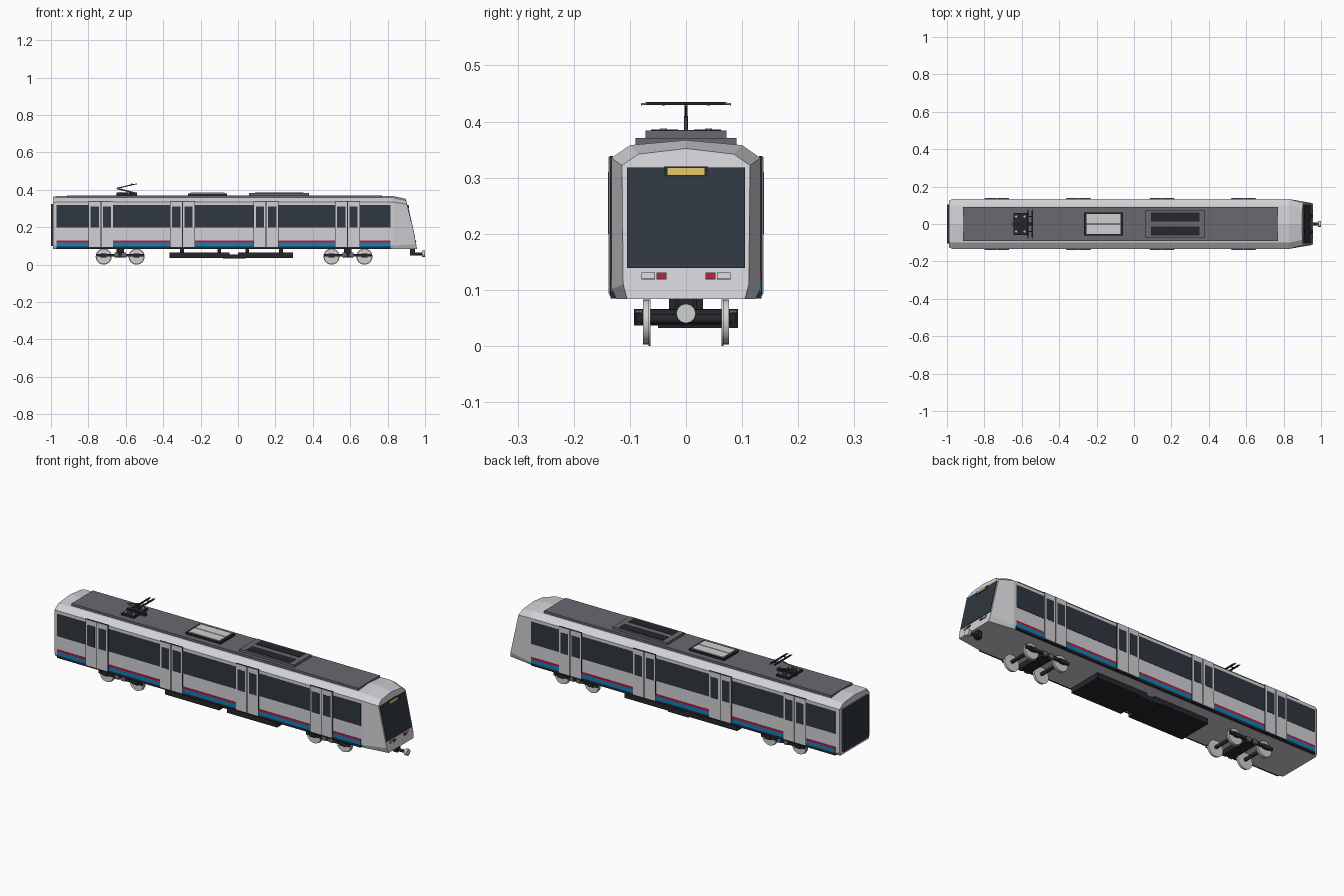
import bpy, bmesh, math
from mathutils import Matrix, Vector

cube = bpy.data.objects.get("Cube")
if cube:
    bpy.data.objects.remove(cube)


def material(name, r, g, b):
    m = bpy.data.materials.new(name)
    m.use_nodes = True
    m.diffuse_color = (r, g, b, 1)
    m.node_tree.nodes["Principled BSDF"].inputs["Base Color"].default_value = (r, g, b, 1)
    return m


BODY = material("body light grey", .64, .64, .67)
ROOF = material("roof grey", .14, .14, .16)
GLASS = material("dark glass", .028, .038, .05)
TRIM = material("black trim", .018, .02, .024)
BLUE = material("blue stripe", .005, .22, .48)
RED = material("red stripe", .5, .01, .045)
YELLOW = material("amber sign", .7, .5, .12)
METAL = material("pale metal", .62, .64, .64)


def finish(name, bm, mat, smooth=False):
    bmesh.ops.recalc_face_normals(bm, faces=bm.faces)
    me = bpy.data.meshes.new(name)
    bm.to_mesh(me)
    bm.free()
    me.materials.append(mat)
    ob = bpy.data.objects.new(name, me)
    bpy.context.collection.objects.link(ob)
    if smooth:
        bpy.ops.object.select_all(action='DESELECT')
        ob.select_set(True)
        bpy.context.view_layer.objects.active = ob
        bpy.ops.object.shade_smooth_by_angle(angle=math.radians(35))
    return ob


def add_box(bm, x0, x1, y0, y1, z0, z1):
    mid = Vector((x0 + x1, y0 + y1, z0 + z1)) / 2
    size = Matrix.Diagonal((abs(x1 - x0), abs(y1 - y0), abs(z1 - z0), 1))
    return bmesh.ops.create_cube(bm, size=1, matrix=Matrix.Translation(mid) @ size)["verts"]


def boxes(name, mat, items):
    bm = bmesh.new()
    for it in items:
        add_box(bm, *it)
    return finish(name, bm, mat)


def both_sides(name, mat, items):
    """Boxes given on the +y side, repeated on the -y side."""
    return boxes(name, mat, [(a, b, s * c, s * d, e, f)
                             for a, b, c, d, e, f in items for s in (1, -1)])


def add_rod(bm, a, b, r, sides=24):
    a, b = Vector(a), Vector(b)
    d = b - a
    mat = Matrix.Translation((a + b) / 2) @ d.to_track_quat('Z', 'Y').to_matrix().to_4x4()
    bmesh.ops.create_cone(bm, cap_ends=True, segments=sides, radius1=r, radius2=r,
                          depth=d.length, matrix=mat)


def rods(name, mat, items, sides=24):
    bm = bmesh.new()
    for a, b, r in items:
        add_rod(bm, a, b, r, sides)
    return finish(name, bm, mat, True)


def nose_x(z):
    return .977 - .225 * z


# Car body lofted through four cross-sections, the last one raked back
full = [(.124, .084), (.133, .102), (.133, .335), (.1, .358), (0, .367)]
nose = [(.105, .084), (.112, .11), (.114, .322), (.085, .342), (0, .352)]
rear = [(y * .94, z - .005 if z > .3 else z) for y, z in full]
bm = bmesh.new()
rings = []
for x, half in ((-.99, rear), (-.972, full), (.83, full), (None, nose)):
    outline = half + [(-y, z) for y, z in reversed(half[:-1])]
    rings.append([bm.verts.new((nose_x(z) if x is None else x, y, z)) for y, z in outline])
for r0, r1 in zip(rings, rings[1:]):
    for i in range(len(r0)):
        j = (i + 1) % len(r0)
        bm.faces.new((r0[i], r0[j], r1[j], r1[i]))
bm.faces.new(rings[0])
bm.faces.new(rings[-1])
finish("car_body", bm, BODY)

# Side windows and stripes fill the bays between the doors
doors = [-.733, -.297, .15, .585]
HALF = .066
edges = [-.97] + [d + s * HALF for d in doors for s in (-1, 1)] + [.815]
bays = list(zip(edges[::2], edges[1::2]))
both_sides("side_windows", GLASS, [(a, b, .13, .1345, .2, .318) for a, b in bays])
both_sides("red_stripes", RED, [(a, b, .13, .1345, .119, .13) for a, b in bays])
both_sides("blue_stripes", BLUE, [(a, b, .13, .1345, .098, .119) for a, b in bays])
both_sides("sill_strips", TRIM, [(-.97, .815, .122, .1345, .085, .098)])

# Sliding doors: dark surround, two leaves and a window in each
both_sides("door_surrounds", TRIM, [(d - HALF, d + HALF, .13, .136, .09, .339) for d in doors])
leaves = [(d + s * .033, d) for d in doors for s in (-1, 1)]
both_sides("door_leaves", BODY, [(c - .031, c + .031, .13, .138, .094, .337) for c, d in leaves])
both_sides("door_windows", GLASS, [(c - .022, c + .022, .135, .139, .2, .31) for c, d in leaves])


# Cab front details lie on the raked face
def nose_plates(name, mat, items, out):
    bm = bmesh.new()
    for y0, y1, z0, z1 in items:
        for v in add_box(bm, 0, 1, y0, y1, z0, z1):
            v.co.x = nose_x(v.co.z) + (out if v.co.x > .5 else -.003)
    return finish(name, bm, mat)


nose_plates("windscreen", GLASS, [(-.105, .105, .139, .318)], .003)
nose_plates("sign_housing", TRIM, [(-.039, .039, .302, .32)], .005)
nose_plates("destination_sign", YELLOW, [(-.033, .033, .305, .317)], .007)
lamps = [(.056, .078, .12, .13), (.036, .052, .12, .13)]
for name, mat, (a, b, z0, z1) in zip(("headlamps", "tail_lamps"), (METAL, RED), lamps):
    pair = [(a, b), (-b, -a)]
    nose_plates(name + "_rim", TRIM, [(p - .001, q + .001, z0 - .001, z1 + .001) for p, q in pair], .002)
    nose_plates(name, mat, [(p, q, z0, z1) for p, q in pair], .004)

# Rear gangway
boxes("rear_gangway", GLASS, [(-1, -.985, -.105, .105, .1, .325)])

# Roof deck and equipment
boxes("roof_deck", ROOF, [(-.915, .77, -.09, .09, .355, .371)])
boxes("hatch_frame", TRIM, [(-.267, -.06, -.061, .061, .365, .381)])
boxes("hatch_panels", METAL, [(-.255, -.072, .002, .053, .375, .385),
                              (-.255, -.072, -.053, -.002, .375, .385)])
boxes("cooling_unit", ROOF, [(.06, .38, -.072, .072, .365, .384)])
both_sides("cooling_grilles", TRIM, [(.092, .35, .014, .062, .38, .386)])

# Pantograph
boxes("pantograph_base", TRIM, [(-.645, -.57, .008, .06, .368, .38),
                                (-.645, -.57, -.06, -.008, .368, .38),
                                (-.65, -.54, -.008, .008, .368, .385)])
rods("pantograph_insulators", METAL, [((x, y, .378), (x, y, .388), .006)
                                      for x in (-.63, -.585) for y in (-.04, .04)], 12)
knee, head = (-.648, 0, .408), (-.555, 0, .43)
rods("pantograph_arms", ROOF, [((-.555, 0, .384), knee, .004), (knee, head, .003)], 10)
boxes("pantograph_head", TRIM, [(x - .004, x + .004, -.07, .07, .43, .435) for x in (-.567, -.543)]
      + [(-.57, -.54, y - .003, y + .003, .429, .432) for y in (-.04, .04)])
rods("pantograph_horns", METAL, [((x, s * .07, .432), (x, s * .08, .431), .002)
                                 for x in (-.567, -.543) for s in (-1, 1)], 8)

# Underfloor equipment
boxes("underfloor_boxes", TRIM, [(-.365, -.045, -.093, .093, .037, .066),
                                 (.0, .295, -.093, .093, .037, .066),
                                 (-.08, .04, -.05, .093, .032, .055)])
boxes("underfloor_hangers", TRIM, [(x - .01, x + .01, -.03, .03, .06, .088) for x in (-.3, -.1, .05, .23)])

# Bogies: wheels, axles, side frames and bolster
for name, cx in (("rear", -.63), ("front", .588)):
    axles = [cx - .088, cx + .088]
    wheels = []
    for x in axles:
        for s in (-1, 1):
            wheels.append(((x, s * .067, .043), (x, s * .077, .043), .04))
            wheels.append(((x, s * .063, .043), (x, s * .067, .043), .043))
    rods(name + "_wheels", METAL, wheels, 28)
    rods(name + "_axles", TRIM, [((x, -.088, .048), (x, .088, .048), .009) for x in axles], 14)
    both_sides(name + "_side_frames", TRIM,
               [(cx - .127, cx + .127, .079, .089, .043, .058)]
               + [(x - .016, x + .016, .079, .091, .039, .06) for x in axles])
    both_sides(name + "_springs", ROOF, [(cx - .03, cx - .008, .078, .091, .04, .064),
                                         (cx + .008, cx + .03, .078, .091, .04, .064)])
    boxes(name + "_bolster", TRIM, [(cx - .03, cx + .03, -.079, .079, .038, .065),
                                    (cx - .02, cx + .02, -.02, .02, .06, .088)])

# Coupler
rods("coupler_shank", TRIM, [((.93, 0, .058), (.985, 0, .058), .008)], 14)
rods("coupler_head", METAL, [((.985, 0, .058), (1, 0, .058), .017)])
boxes("coupler_mount", TRIM, [(.92, .945, -.014, .014, .048, .088)])
